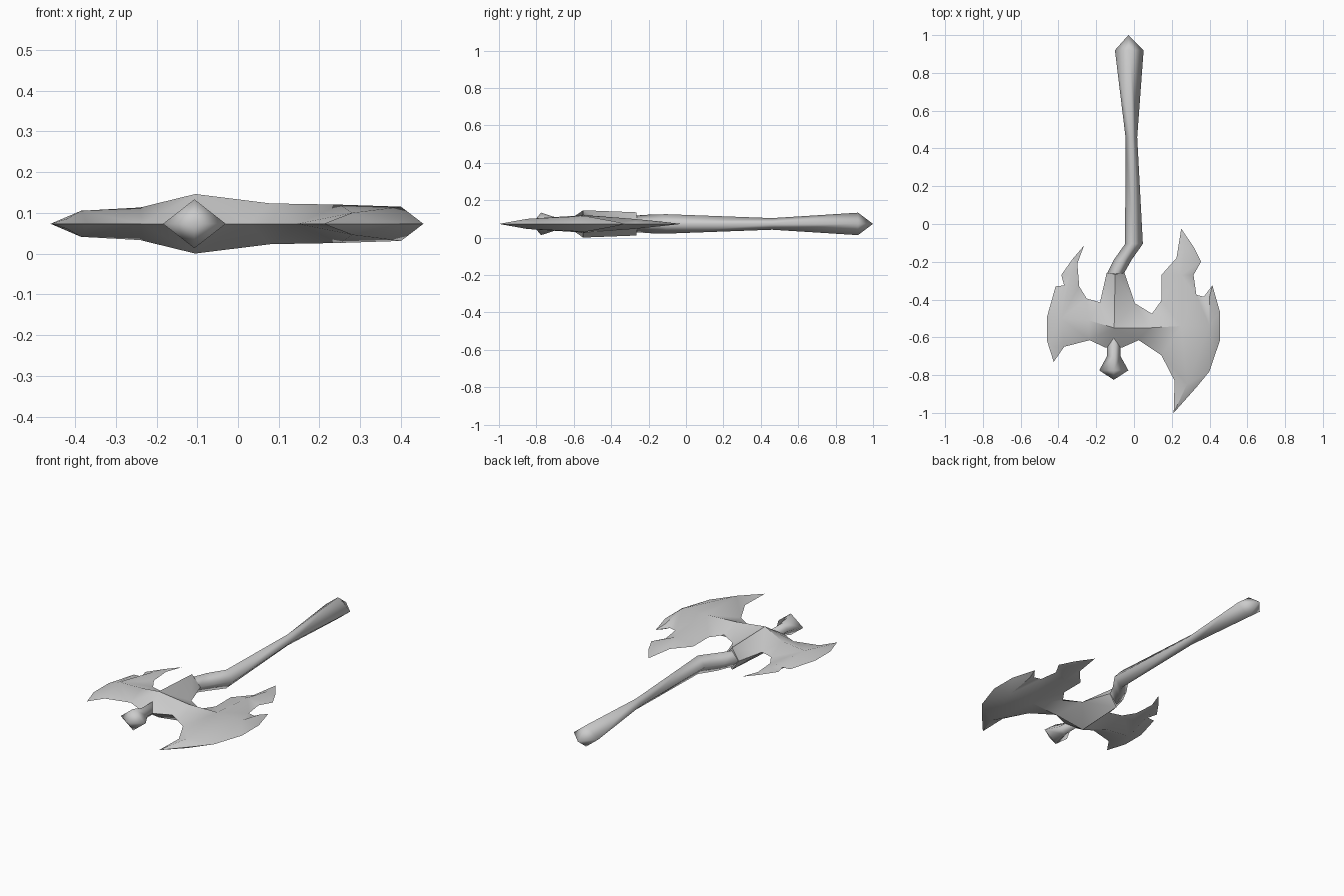
import bpy
import bmesh
from mathutils import Vector
from mathutils.geometry import delaunay_2d_cdt

MID = 0.073  # height of the mirror plane the axe lies in

cube = bpy.data.objects.get("Cube")
if cube:
    bpy.data.objects.remove(cube, do_unlink=True)

metal = bpy.data.materials.new("plain grey")
metal.use_nodes = True
grey = (0.6, 0.6, 0.6, 1)
metal.diffuse_color = grey
metal.node_tree.nodes["Principled BSDF"].inputs["Base Color"].default_value = grey


def finish(name, bm, angle):
    """Turn a bmesh into a shaded object with the grey material."""
    bmesh.ops.recalc_face_normals(bm, faces=bm.faces)
    mesh = bpy.data.meshes.new(name)
    bm.to_mesh(mesh)
    bm.free()
    mesh.materials.append(metal)
    obj = bpy.data.objects.new(name, mesh)
    bpy.context.collection.objects.link(obj)
    bpy.ops.object.select_all(action="DESELECT")
    obj.select_set(True)
    bpy.context.view_layer.objects.active = obj
    bpy.ops.object.shade_smooth_by_angle(angle=angle)
    return obj


def diamond_loft(name, stations):
    """Four-sided bar along y; each station is (x, y, half width, half height)."""
    bm = bmesh.new()
    rings = []
    for x, y, w, h in stations:
        corners = [(w, 0), (0, h), (-w, 0), (0, -h)]
        rings.append([bm.verts.new((x + dx, y, MID + dz)) for dx, dz in corners])
    for low, high in zip(rings, rings[1:]):
        for i in range(4):
            j = (i + 1) % 4
            bm.faces.new((low[i], low[j], high[j], high[i]))
    bm.faces.new(rings[0])
    bm.faces.new(rings[-1])
    bmesh.ops.remove_doubles(bm, verts=bm.verts, dist=0.0005)
    return finish(name, bm, 1.8)


def ridged_plate(name, outline, ridges):
    """Sharp-edged plate: flat outline, raised ridge lines, mirrored below."""
    points = [Vector(p) for p in outline]
    count = len(points)
    edges = [(i, (i + 1) % count) for i in range(count)]
    lift = {}
    for ridge in ridges:
        previous = None
        for x, y, h in ridge:
            spot = Vector((x, y))
            if spot not in points:
                points.append(spot)
            index = points.index(spot)
            lift[index] = h
            if previous is not None:
                edges.append((previous, index))
            previous = index
    verts, _, faces, origins, _, _ = delaunay_2d_cdt(
        points, edges, [list(range(count))], 1, 0.0001)
    heights = [max((lift.get(o, 0) for o in origin), default=0) for origin in origins]
    bm = bmesh.new()
    for side in (1, -1):
        layer = [bm.verts.new((v.x, v.y, MID + side * h)) for v, h in zip(verts, heights)]
        for face in faces:
            bm.faces.new([layer[i] for i in face][::side])
    bmesh.ops.remove_doubles(bm, verts=bm.verts, dist=0.0005)
    return finish(name, bm, 0.8)


# Shaft with a kinked neck and a flared, pointed pommel
diamond_loft("handle", [
    (-.105, -.4, .04, .04), (-.1, -.265, .045, .045), (-.06, -.19, .047, .05),
    (0, -.105, .047, .052), (-.014, .46, .031, .031),
    (-.025, .92, .076, .06), (-.03, 1, 0, 0)])

# Short spike at the front of the head
diamond_loft("front_spike", [
    (-.107, -.55, .036, .036), (-.107, -.7, .036, .036),
    (-.107, -.775, .077, .06), (-.107, -.825, 0, 0)])

# Double blade: small right wing, hub, then large left wing
small_wing = [
    (-.145, -.26), (-.18, -.415), (-.25, -.395), (-.29, -.33), (-.3, -.21),
    (-.265, -.115), (-.325, -.185), (-.385, -.27), (-.37, -.325), (-.415, -.33),
    (-.46, -.49), (-.46, -.62), (-.425, -.73), (-.37, -.65), (-.235, -.615)]
hub_front = [(-.15, -.655), (-.065, -.655)]
large_wing = [
    (.025, -.615), (.145, -.695), (.215, -.83), (.21, -1), (.33, -.865),
    (.4, -.78), (.455, -.615), (.455, -.465), (.415, -.325), (.37, -.385),
    (.33, -.375), (.315, -.27), (.355, -.2), (.315, -.12), (.25, -.025),
    (.225, -.18), (.145, -.27), (.145, -.405), (.095, -.475), (.005, -.42),
    (-.05, -.26)]

hub = (-.105, -.55, .073)
small_root = (-.24, -.51, .04)
small_edge = (-.385, -.5, .032)
large_root = (.08, -.55, .05)
large_edge = (.4, -.54, .042)
ridged_plate("axe_head", small_wing + hub_front + large_wing, [
    [(-.1, -.265, .062), hub],
    [hub, small_root, small_edge, (-.42, -.65, .012)],
    [small_edge, (-.335, -.27, .014)],
    [hub, large_root, (.25, -.54, .047), large_edge, (.28, -.85, .027)],
    [(.25, -.54, .047), (.25, -.27, .026), (.27, -.13, .012)],
    [large_edge, (.4, -.385, .014)]])
